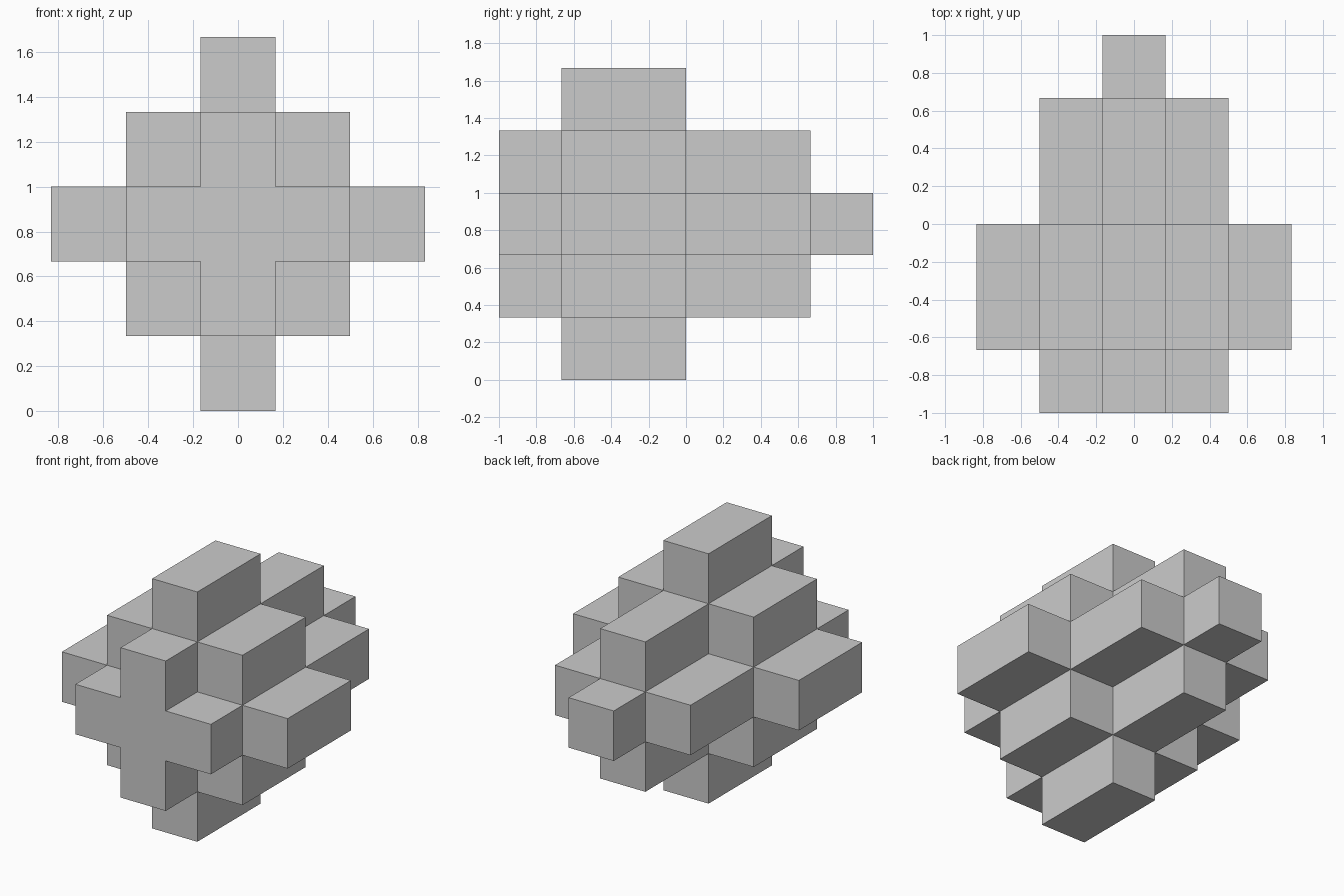
import bpy, bmesh, math
from mathutils import Vector

if "Cube" in bpy.data.objects:
    bpy.data.objects.remove(bpy.data.objects["Cube"])

U = 1 / 3                         # block unit
RADII = [1, 2, 2, 1, 1, 0]        # stepped diamond radius per slice, front to back

# Filled cells of the stepped solid
cells = {(i, j, k)
         for j, r in enumerate(RADII)
         for i in range(-r, r + 1)
         for k in range(-r, r + 1)
         if abs(i) + abs(k) <= r}


def add_side(bm, cell, axis, sign):
    """Add one outward-facing square of a cell."""
    n, a, b = Vector(), Vector(), Vector()
    n[axis] = sign * 0.5
    a[(axis + 1) % 3] = 0.5
    b[(axis + 2) % 3] = 0.5 * sign
    centre = Vector(cell) + n + Vector((0, -2.5, 2.5))
    corners = (-a - b, a - b, a + b, -a + b)
    bm.faces.new([bm.verts.new((centre + c) * U) for c in corners])


# Keep only the exposed sides, then merge coplanar squares
bm = bmesh.new()
for cell in sorted(cells):
    for axis in range(3):
        for sign in (-1, 1):
            near = list(cell)
            near[axis] += sign
            if tuple(near) not in cells:
                add_side(bm, cell, axis, sign)
bmesh.ops.remove_doubles(bm, verts=bm.verts, dist=1e-4)
bmesh.ops.dissolve_limit(bm, angle_limit=math.radians(1),
                         verts=bm.verts, edges=bm.edges)

# Stepped block body
mesh = bpy.data.meshes.new("stepped_block")
bm.to_mesh(mesh)
bm.free()
body = bpy.data.objects.new("stepped_block", mesh)
bpy.context.collection.objects.link(body)
